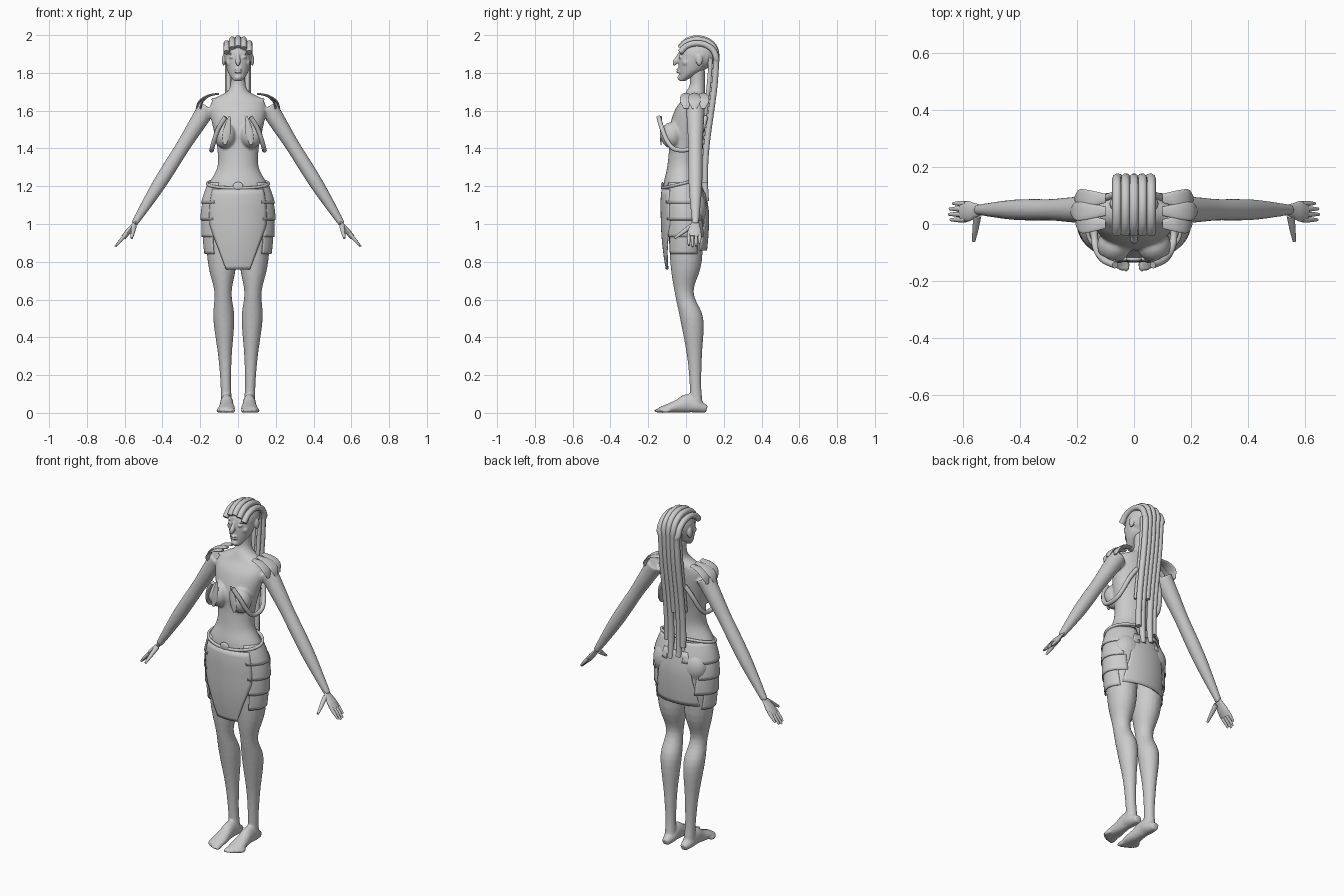
import bpy, bmesh, math
from mathutils import Vector, Matrix

cube = bpy.data.objects.get("Cube")
if cube:
    bpy.data.objects.remove(cube)

SHADE = (0.6, 0.6, 0.6, 1)
grey = bpy.data.materials.new("plain grey")
grey.use_nodes = True
grey.diffuse_color = SHADE
grey.node_tree.nodes["Principled BSDF"].inputs["Base Color"].default_value = SHADE

X_AXIS, Y_AXIS, Z_AXIS = Vector((1, 0, 0)), Vector((0, 1, 0)), Vector((0, 0, 1))
SIDES = (("left", 1), ("right", -1))


def spline(rows, steps=5):
    """Smooth curve through rows of numbers."""
    padded = [rows[0]] + list(rows) + [rows[-1]]
    out = []
    for index in range(len(rows) - 1):
        for step in range(steps):
            t = step / steps
            out.append([b + t / 2 * (c - a + t * (2 * a - 5 * b + 4 * c - d + t * (3 * (b - c) + d - a)))
                        for a, b, c, d in zip(*padded[index:index + 4])])
    return out + [list(rows[-1])]


def loft(bm, rows, across=None, side=1, sides=20):
    """Rows are x, y, z, width, depth; rings lie level, or square to the path if across is given."""
    points = spline(rows)
    centres = [Vector((side * x, y, z)) for x, y, z, width, depth in points]
    u, v = across or X_AXIS, Y_AXIS
    rings = []
    for index, (centre, point) in enumerate(zip(centres, points)):
        if across:
            along = centres[min(index + 1, len(centres) - 1)] - centres[max(index - 1, 0)]
            along.normalize()
            u = (u - along * u.dot(along)).normalized()
            v = along.cross(u)
        ring = []
        for corner in range(sides):
            angle = math.tau * corner / sides
            offset = u * point[3] * math.cos(angle) + v * point[4] * math.sin(angle)
            ring.append(bm.verts.new(centre + offset))
        rings.append(ring)
    for lower, upper in zip(rings, rings[1:]):
        for k in range(sides):
            bm.faces.new((lower[k - 1], lower[k], upper[k], upper[k - 1]))
    bm.faces.new(rings[0])
    bm.faces.new(rings[-1])


def limb(bm, start, end, widths, across, side=1, flatness=1):
    """Straight tapering part with evenly spaced widths."""
    start, end = Vector(start), Vector(end)
    last = len(widths) - 1
    loft(bm, [(*start.lerp(end, i / last), w, w * flatness) for i, w in enumerate(widths)], across, side)


def tube(bm, path, radius, across, side=1):
    loft(bm, [(*point, radius, radius) for point in path], across, side, sides=10)


def ball(bm, centre, size):
    place = Matrix.Translation(centre) @ Matrix.Diagonal((*size, 1))
    bmesh.ops.create_uvsphere(bm, u_segments=20, v_segments=12, radius=1, matrix=place)


def finish(name, bm, voxel=0, thickness=0):
    bmesh.ops.recalc_face_normals(bm, faces=bm.faces)
    mesh = bpy.data.meshes.new(name)
    bm.to_mesh(mesh)
    bm.free()
    mesh.materials.append(grey)
    part = bpy.data.objects.new(name, mesh)
    bpy.context.collection.objects.link(part)
    if voxel:
        blend = part.modifiers.new("Blend", 'REMESH')
        blend.mode, blend.voxel_size, blend.use_smooth_shade = 'VOXEL', voxel, True
        part.modifiers.new("Soften", 'SMOOTH').iterations = 4
        return
    if thickness:
        part.modifiers.new("Thickness", 'SOLIDIFY').thickness = thickness
    bpy.ops.object.select_all(action='DESELECT')
    part.select_set(True)
    bpy.context.view_layer.objects.active = part
    bpy.ops.object.shade_smooth_by_angle(angle=math.radians(40))


# Torso and neck
bm = bmesh.new()
torso = [(1, 0, .16, .1), (1.1, 0, .18, .11), (1.2, -.02, .16, .1), (1.3, -.02, .11, .08),
         (1.4, -.01, .11, .08), (1.5, 0, .13, .09), (1.6, .02, .15, .08), (1.66, .04, .13, .06),
         (1.7, .05, .06, .05), (1.74, .06, .04, .04), (1.82, .06, .04, .04)]
loft(bm, [(0, y, z, width, depth) for z, y, width, depth in torso], sides=32)

# Breasts, buttocks, arms, legs and feet, blended with the torso
leg = [(1.1, 0, .09), (.8, 0, .076), (.64, -.01, .046), (.5, .03, .056), (.3, .045, .036),
       (.15, .05, .028), (.05, .055, .03)]
foot = [(.02, .02), (.034, .035), (.034, .05), (.038, .036), (.045, .025), (.04, .015)]
for label, s in SIDES:
    ball(bm, (s * .07, -.075, 1.47), (.06, .06, .07))
    ball(bm, (s * .085, .05, 1.08), (.085, .06, .09))
    limb(bm, (.16, .05, 1.62), (.55, .05, 1), (.05, .044, .038, .038, .036, .028, .018), Y_AXIS, s)
    loft(bm, [(.06 + .03 * z, y, z, r, r * 1.1) for z, y, r in leg], side=s)
    loft(bm, [(.06, .11 - .05 * i, high, wide, high) for i, (wide, high) in enumerate(foot)], X_AXIS, s)
    for i in range(5):
        ball(bm, (s * (.026 + .019 * i), .0025 * i * i - .143, .012), (.012, .027, .012))
    limb(bm, (.02, -.01, 1.66), (.14, .02, 1.66), (.008, .008), Z_AXIS, s)
finish("body", bm, voxel=.007)

# Hands
for label, s in SIDES:
    bm = bmesh.new()
    limb(bm, (.535, .05, 1.02), (.605, .042, .93), (.017, .026, .036, .034), Y_AXIS, s, flatness=.4)
    for i, reach in enumerate((.9, 1, .95, .75)):
        y = .015 + .019 * i
        limb(bm, (.59, y, .95), (.59 + .06 * reach, y, .95 - .07 * reach), (.009, .009, .005), Y_AXIS, s)
    limb(bm, (.55, .03, .99), (.563, -.06, .925), (.014, .011, .006), X_AXIS, s)
    finish(label + "_hand", bm)

# Head with jaw, nose, lips, eyelids, brows, cheeks and ears
bm = bmesh.new()
ball(bm, (0, .06, 1.895), (.075, .1, .085))
jaw = [(1.757, -.02, .02, .015), (1.78, 0, .04, .035), (1.82, .03, .06, .07), (1.88, .04, .07, .08),
       (1.93, .05, .06, .08)]
loft(bm, [(0, y, z, width, depth) for z, y, width, depth in jaw])
limb(bm, (0, -.035, 1.9), (0, -.065, 1.84), (.008, .01, .014, .006), X_AXIS)
for z in (1.818, 1.805):
    ball(bm, (0, -.04, z), (.02, .012, .006))
ball(bm, (0, -.03, 1.775), (.02, .015, .015))
for label, s in SIDES:
    ball(bm, (s * .03, -.025, 1.884), (.016, .014, .01))
    ball(bm, (s * .033, -.02, 1.904), (.024, .014, .006))
    ball(bm, (s * .045, 0, 1.855), (.02, .02, .02))
    ball(bm, (s * .076, .07, 1.868), (.01, .018, .03))
finish("head", bm, voxel=.004)


def hang(x, top, bottom):
    """Path of a braid falling along the back."""
    heights = [top + (bottom - top) * i / 6 for i in range(7)]
    return [(x, .13 + .03 * math.cos(math.pi * (1.9 - z) / .65), z) for z in heights]


# Cornrow braids over the skull and down the back
for i, end in enumerate((1.2, 1.14, 1.4, 1.12, 1.22)):
    column = i - 2
    drop = .0065 * column * column
    path = []
    for degrees in range(25, 180, 30):
        t = math.radians(degrees)
        path.append((.03 * column, .06 - .1 * math.cos(t), 1.9 - drop + .083 * math.sin(t)))
    bm = bmesh.new()
    tube(bm, path + hang(.026 * column, 1.85, end), .0165, X_AXIS)
    finish("braid_%d" % (i + 1), bm)


def power(value, exponent):
    return math.copysign(abs(value) ** exponent, value)


for label, s in SIDES:
    bm = bmesh.new()
    tube(bm, [(x, y - .03, z) for x, y, z in hang(.05, 1.88, 1.4)], .012, X_AXIS, s)
    finish(label + "_side_braid", bm)

    # Chest strap looping under the breast to the back
    path = []
    for degrees in range(20, 165, 20):
        t = math.radians(degrees)
        path.append((.14 * power(math.sin(t), .7), -.02 - .13 * power(math.cos(t), .7),
                     1.39 + .2 * math.cos(t) ** 2))
    bm = bmesh.new()
    tube(bm, path, .0125, Z_AXIS, s)
    finish(label + "_chest_strap", bm)

    # Pointed leaf on the breast
    bm = bmesh.new()
    limb(bm, (.045, -.13, 1.57), (.07, -.133, 1.42), (.006, .016, .02, .008), X_AXIS, s, flatness=.3)
    finish(label + "_breast_leaf", bm)

    # Overlapping shoulder plates
    bm = bmesh.new()
    for y, reach in ((0, .1), (.045, .12), (.09, .105)):
        rows = []
        for step, width in enumerate((.016, .028, .032, .012)):
            t = math.radians(30 * step)
            rows.append((.1 + reach * math.sin(t), y, 1.61 + .08 * math.cos(t), width, .005))
        loft(bm, rows, Y_AXIS, s)
    finish(label + "_shoulder_plates", bm)


def hip_point(degrees, z, gap=0):
    """Point on the skirt surface, with the angle measured from the front."""
    rise = z - 1.05
    width = .195 - (1.2 if rise > 0 else .5) * rise * rise
    t = math.radians(degrees)
    return Vector(((width + gap) * math.sin(t),
                   -.005 - .07 * max(rise, 0) - (width * .64 + gap) * math.cos(t), z))


def panel(name, edges, gap=0, flare=0, side=1, columns=16, steps=6):
    """Curved sheet; edges list a height with its start and end angle."""
    bm = bmesh.new()
    rows = []
    for upper, lower in zip(edges, edges[1:]):
        for step in range(steps + 1):
            t = step / steps
            z, start, end = [a + (b - a) * t for a, b in zip(upper, lower)]
            row = []
            for i in range(columns + 1):
                point = hip_point(start + (end - start) * i / columns, z, gap + flare * t)
                point.x *= side
                row.append(bm.verts.new(point))
            rows.append(row)
    for p, q in zip(rows, rows[1:]):
        for i in range(columns):
            bm.faces.new((p[i], p[i + 1], q[i + 1], q[i]))
    bmesh.ops.remove_doubles(bm, verts=bm.verts, dist=.0001)
    finish(name, bm, thickness=.006)


# Skirt panels and layered side bands
panel("skirt_front_panel", [(1.185, -50, 50), (1, -50, 50), (.87, -35, 35), (.76, -24, 24)], gap=.004)
panel("skirt_back_panel", [(1.17, 155, 205), (1, 145, 215), (.86, 130, 230)], gap=.003)
for label, s in SIDES:
    for i, end in enumerate((165, 135, 142, 125)):
        top, start = 1.22 - .09 * i, 40 + 2 * i
        panel("%s_skirt_band_%d" % (label, i + 1), [(top, start, end - 4), (top - .11, start, end)],
              gap=-.003, flare=.008, side=s)

# Drooping belt and its round ornament
bm = bmesh.new()
tube(bm, [hip_point(15 * i, 1.215 - .025 * math.cos(math.radians(15 * i))) for i in range(25)], .008, Z_AXIS)
finish("belt", bm)
bm = bmesh.new()
ball(bm, (0, -.124, 1.2), (.028, .009, .022))
finish("belt_ornament", bm)
